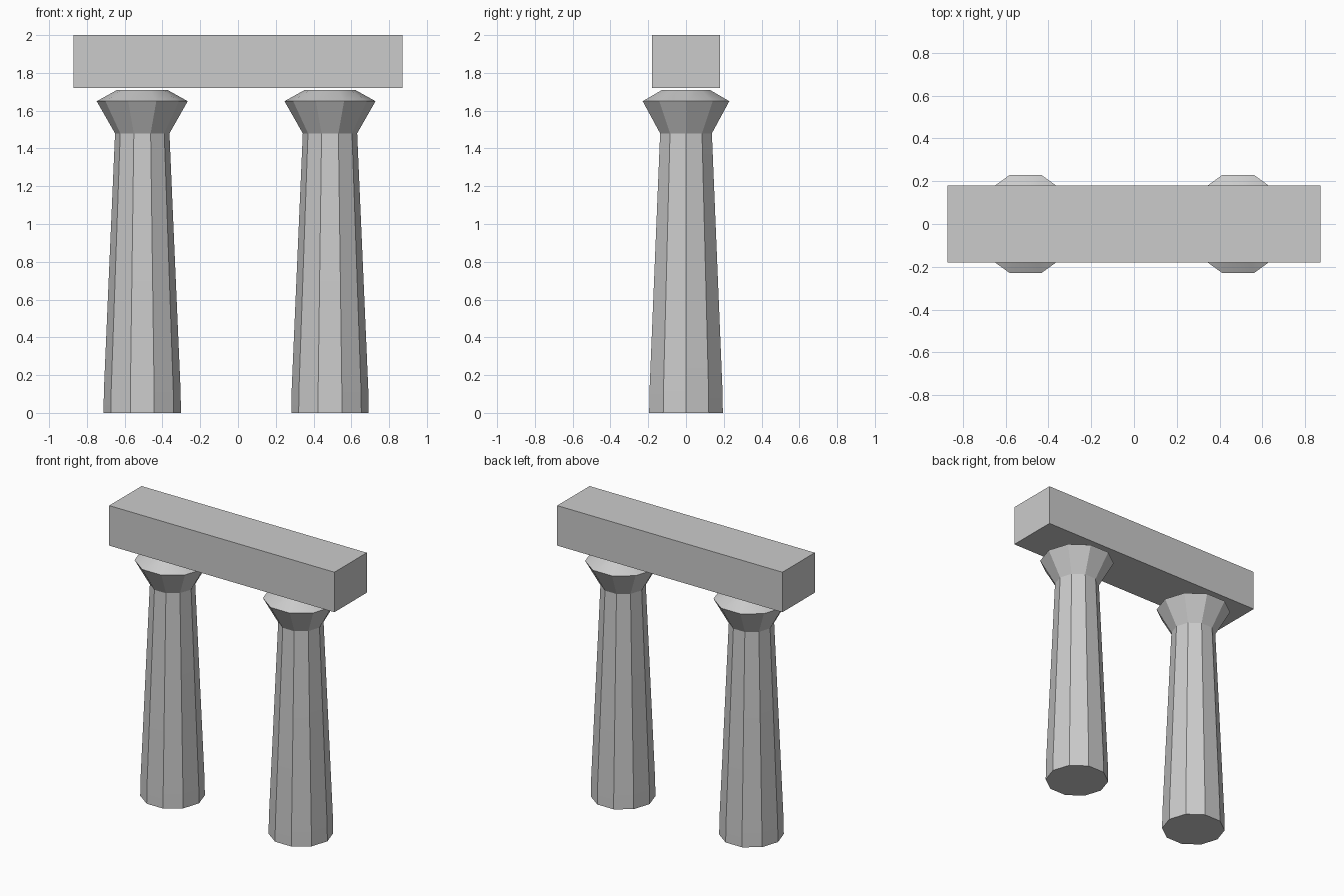
import bpy, bmesh
from math import cos, sin, tau, radians

if "Cube" in bpy.data.objects:
    bpy.data.objects.remove(bpy.data.objects["Cube"])

SIDES = 10
# (radius, height) from foot to top of the capital
PROFILE = [(0.205, 0.0), (0.203, 0.12), (0.144, 1.48), (0.241, 1.65), (0.133, 1.71)]


def finish(name, bm):
    bmesh.ops.recalc_face_normals(bm, faces=bm.faces)
    mesh = bpy.data.meshes.new(name)
    bm.to_mesh(mesh)
    bm.free()
    obj = bpy.data.objects.new(name, mesh)
    bpy.context.collection.objects.link(obj)
    return obj


def column(name, x):
    bm = bmesh.new()
    rings = [[bm.verts.new((x + r * cos(tau * i / SIDES), r * sin(tau * i / SIDES), z))
              for i in range(SIDES)] for r, z in PROFILE]
    for low, high in zip(rings, rings[1:]):
        for i in range(SIDES):
            j = (i + 1) % SIDES
            bm.faces.new((low[i], low[j], high[j], high[i]))
    bm.faces.new(rings[0][::-1])
    bm.faces.new(rings[-1])
    obj = finish(name, bm)
    # facets stay crisp, only the shallow capital top is softened
    bpy.ops.object.select_all(action='DESELECT')
    obj.select_set(True)
    bpy.context.view_layer.objects.active = obj
    bpy.ops.object.shade_smooth_by_angle(angle=radians(30))


# two tapered columns with flared capitals
column("left_column", -0.507)
column("right_column", 0.487)

# lintel resting just above the capitals
bm = bmesh.new()
bmesh.ops.create_cube(bm, size=1)
bmesh.ops.scale(bm, vec=(1.744, 0.358, 0.28), verts=bm.verts)
bmesh.ops.translate(bm, vec=(0, 0, 1.86), verts=bm.verts)
finish("lintel_beam", bm)
